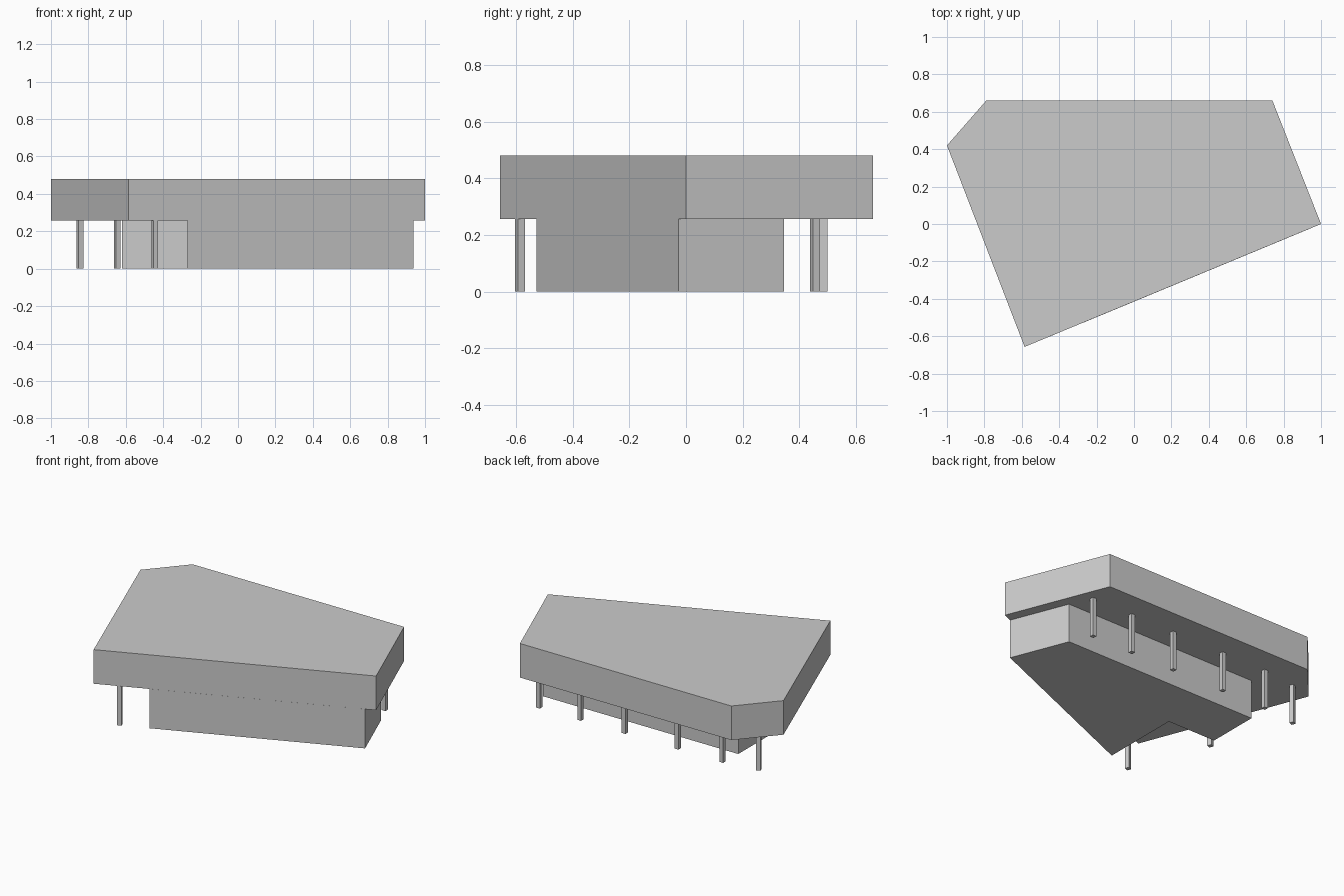
import bpy, bmesh, math

if "Cube" in bpy.data.objects:
    bpy.data.objects.remove(bpy.data.objects["Cube"])

SOFFIT, ROOF = 0.257, 0.48


def prism(name, outline, z0, z1):
    """Extrude a plan outline (counter-clockwise) from z0 to z1."""
    bm = bmesh.new()
    face = bm.faces.new([bm.verts.new((x, y, z0)) for x, y in outline])
    top = bmesh.ops.extrude_face_region(bm, geom=[face])["geom"]
    bmesh.ops.translate(bm, vec=(0, 0, z1 - z0),
                        verts=[v for v in top if isinstance(v, bmesh.types.BMVert)])
    bmesh.ops.recalc_face_normals(bm, faces=bm.faces)
    mesh = bpy.data.meshes.new(name)
    bm.to_mesh(mesh)
    bm.free()
    obj = bpy.data.objects.new(name, mesh)
    bpy.context.collection.objects.link(obj)
    return obj


def column(name, cx, cy, angle, size=0.027):
    """Slim square column under the upper storey."""
    r = size / math.sqrt(2)
    corners = [(cx + r * math.cos(angle + math.radians(45 + 90 * i)),
                cy + r * math.sin(angle + math.radians(45 + 90 * i))) for i in range(4)]
    prism(name, corners, 0, SOFFIT)


# Overhanging upper storey
prism("upper_storey", [(-0.585, -0.657), (1, 0), (0.74, 0.66), (-0.79, 0.66), (-1, 0.42)],
      SOFFIT, ROOF)

# Recessed ground floor, flush with the front and notched at the left
prism("ground_floor", [(-0.27, -0.527), (0.938, -0.026), (0.792, 0.345),
                       (-0.62, 0.345), (-0.62, 0.0), (-0.27, 0.0)], 0, SOFFIT)

# Back row of columns
for i, x in enumerate((0.723, 0.424, 0.103, -0.28, -0.604)):
    column(f"back_column_{i + 1}", x, 0.485, 0)

# Left row of columns, aligned with the slanted left edge
slant = math.atan2(0.657, 1.585)
for i in range(3):
    t = i / 2
    column(f"left_column_{i + 1}", -0.445 - 0.40 * t, -0.585 + 1.04 * t, slant)
